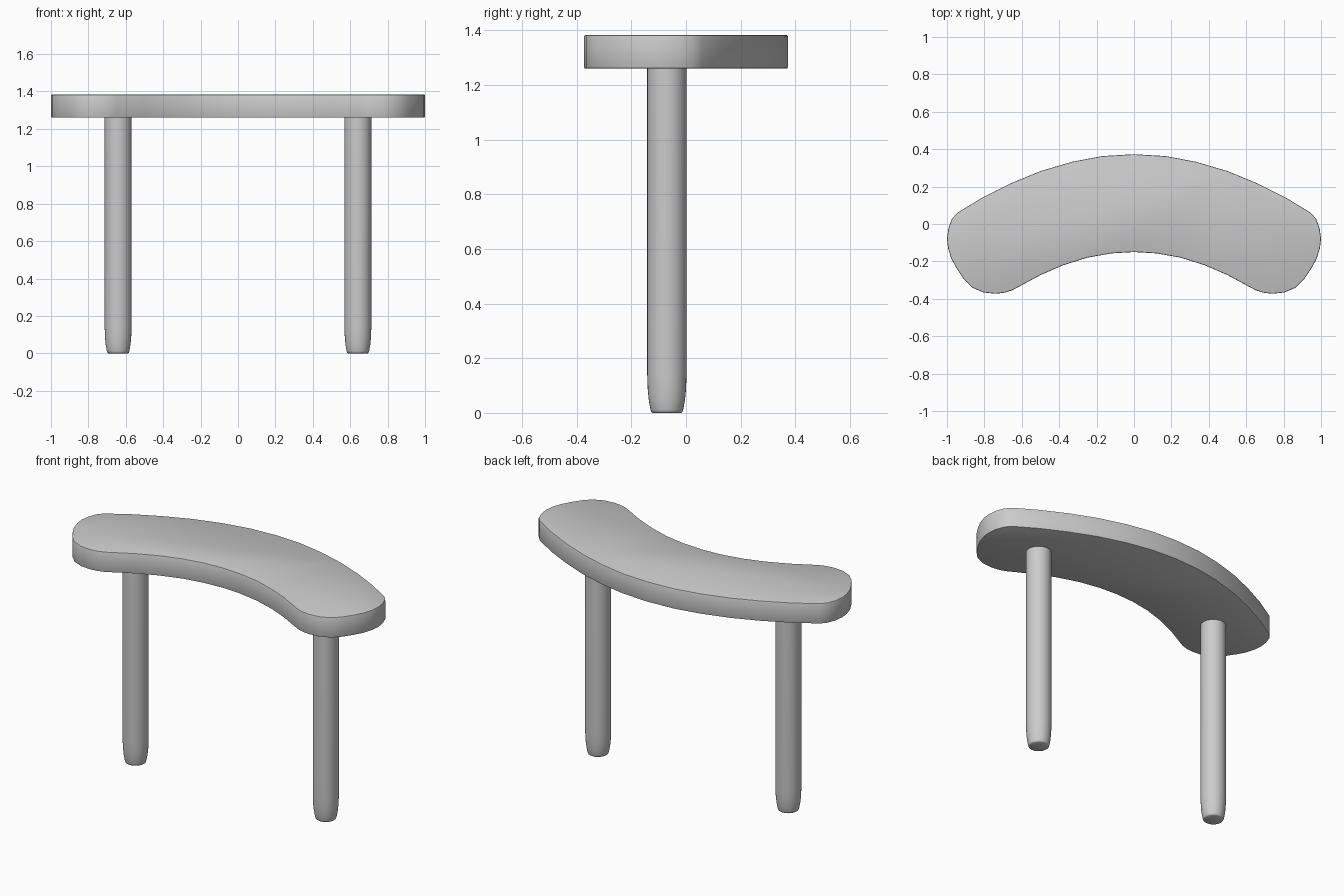
import bpy, bmesh, math

if "Cube" in bpy.data.objects:
    bpy.data.objects.remove(bpy.data.objects["Cube"])


def finish(name, bm, angle):
    bmesh.ops.recalc_face_normals(bm, faces=bm.faces)
    mesh = bpy.data.meshes.new(name)
    bm.to_mesh(mesh)
    bm.free()
    obj = bpy.data.objects.new(name, mesh)
    bpy.context.collection.objects.link(obj)
    bpy.ops.object.select_all(action='DESELECT')
    obj.select_set(True)
    bpy.context.view_layer.objects.active = obj
    bpy.ops.object.shade_smooth_by_angle(angle=math.radians(angle))
    return obj


# Curved seat: right half of the outline, back centre round to front centre
SEAT_BOTTOM, SEAT_TOP = 1.26, 1.384
half = [(0, 0.373), (0.17, 0.363), (0.33, 0.333), (0.5, 0.283), (0.66, 0.217),
        (0.81, 0.142), (0.945, 0.06), (0.975, 0.025), (0.993, -0.025),
        (1.0, -0.08), (0.994, -0.13), (0.977, -0.185), (0.95, -0.235),
        (0.91, -0.295), (0.865, -0.34), (0.805, -0.366), (0.74, -0.373),
        (0.69, -0.367), (0.65, -0.354), (0.5, -0.273), (0.38, -0.221),
        (0.25, -0.18), (0.12, -0.157), (0, -0.15)]
outline = half + [(-x, y) for x, y in half[-2:0:-1]]
bm = bmesh.new()
base = bm.faces.new([bm.verts.new((x, y, SEAT_BOTTOM)) for x, y in outline])
ext = bmesh.ops.extrude_face_region(bm, geom=[base], use_keep_orig=True)
top = [v for v in ext['geom'] if isinstance(v, bmesh.types.BMVert)]
bmesh.ops.translate(bm, verts=top, vec=(0, 0, SEAT_TOP - SEAT_BOTTOM))
rims = [e for e in bm.edges
        if abs(e.verts[0].co.z - e.verts[1].co.z) < 1e-5]
bmesh.ops.bevel(bm, geom=rims, offset=0.006, segments=2, profile=0.5,
                affect='EDGES')
finish("seat", bm, 40)

# Round legs with a tapered, softened foot: (radius, height)
LEG = [(0.052, 0), (0.057, 0.003), (0.06, 0.012), (0.066, 0.045),
       (0.07, 0.085), (0.072, 0.14), (0.072, SEAT_BOTTOM + 0.01)]
SIDES = 32


def leg(name, cx, cy):
    bm = bmesh.new()
    rings = []
    for r, z in LEG:
        rings.append([bm.verts.new((cx + r * math.cos(2 * math.pi * i / SIDES),
                                    cy + r * math.sin(2 * math.pi * i / SIDES), z))
                      for i in range(SIDES)])
    for a, b in zip(rings, rings[1:]):
        for i in range(SIDES):
            j = (i + 1) % SIDES
            bm.faces.new((a[i], a[j], b[j], b[i]))
    bm.faces.new(rings[0][::-1])
    bm.faces.new(rings[-1])
    finish(name, bm, 50)


for side, sign in (("left", -1), ("right", 1)):
    leg(side + "_leg", sign * 0.641, -0.07)
